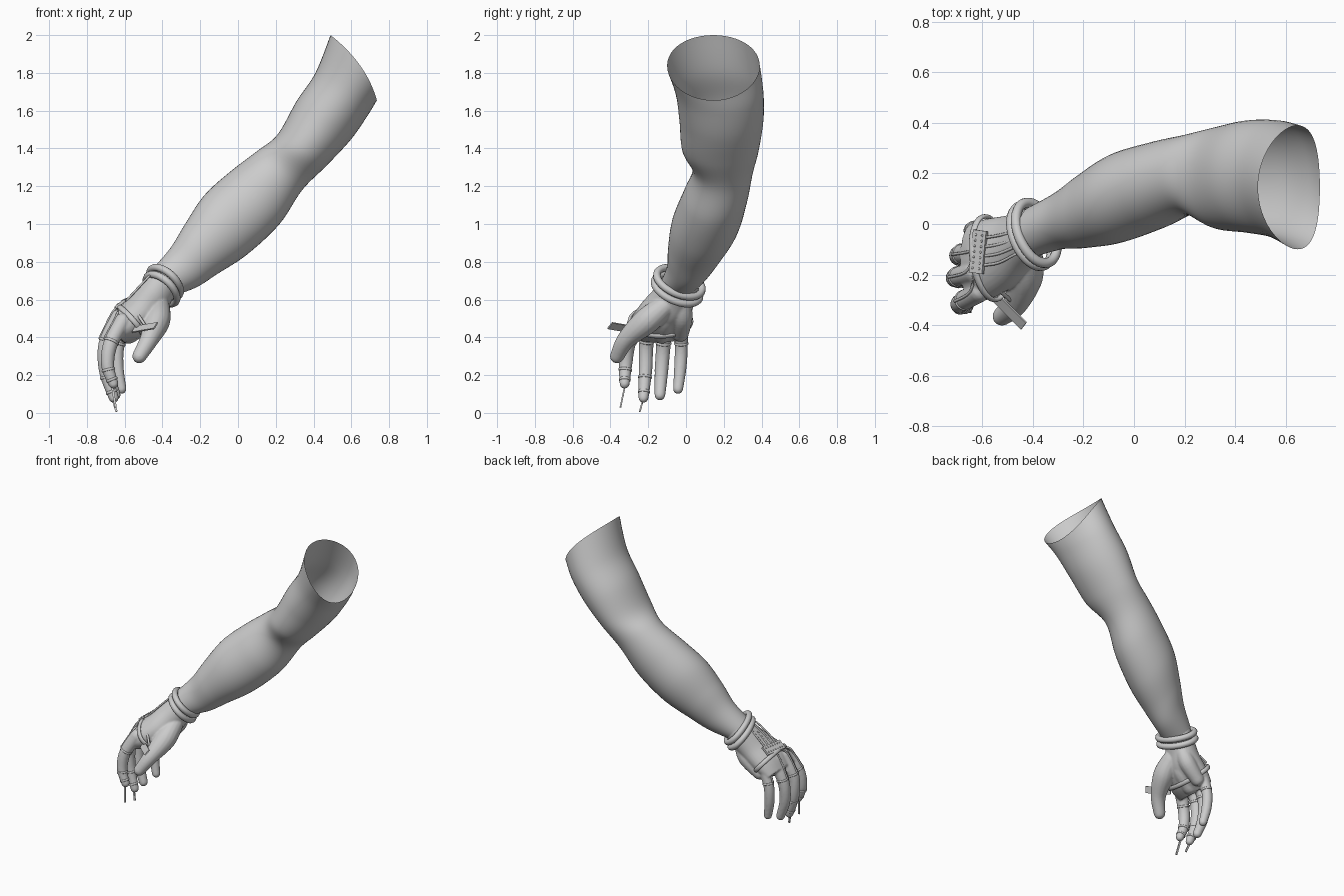
import bpy, bmesh, math
from mathutils import Vector as V, Matrix

if "Cube" in bpy.data.objects:
    bpy.data.objects.remove(bpy.data.objects["Cube"])

skin = bpy.data.materials.new("plain grey")
skin.diffuse_color = (0.6, 0.6, 0.6, 1)
skin.use_nodes = True
skin.node_tree.nodes["Principled BSDF"].inputs["Base Color"].default_value = skin.diffuse_color


def make(name, bm, angle=50):
    bmesh.ops.recalc_face_normals(bm, faces=bm.faces)
    me = bpy.data.meshes.new(name)
    bm.to_mesh(me)
    bm.free()
    ob = bpy.data.objects.new(name, me)
    bpy.context.collection.objects.link(ob)
    me.materials.append(skin)
    bpy.ops.object.select_all(action='DESELECT')
    ob.select_set(True)
    bpy.context.view_layer.objects.active = ob
    bpy.ops.object.shade_smooth_by_angle(angle=math.radians(angle))
    return ob


def smooth_rows(rows, n):
    """Catmull-Rom interpolation of number rows"""
    out = []
    for i in range(len(rows) - 1):
        p0, p1, p2, p3 = (rows[max(0, min(len(rows) - 1, i + k))] for k in (-1, 0, 1, 2))
        for s in range(n):
            t = s / n
            out.append([0.5 * (2 * b + (c - a) * t + (2 * a - 5 * b + 4 * c - d) * t * t
                               + (3 * b - a - 3 * c + d) * t ** 3)
                        for a, b, c, d in zip(p0, p1, p2, p3)])
    out.append(list(rows[-1]))
    return out


def ellipse(c, a, b, n):
    return [c + a * math.cos(2 * math.pi * i / n) + b * math.sin(2 * math.pi * i / n) for i in range(n)]


def loft(bm, rings, cap=True, closed=False):
    vs = [[bm.verts.new(p) for p in r] for r in rings]
    n = len(vs[0])
    for j in range(len(vs) if closed else len(vs) - 1):
        r, q = vs[j], vs[(j + 1) % len(vs)]
        for i in range(n):
            bm.faces.new((r[i], r[(i + 1) % n], q[(i + 1) % n], q[i]))
    if cap and not closed:
        bm.faces.new(vs[0])
        bm.faces.new(vs[-1])


def frame(t):
    t = t.normalized()
    a = t.cross(V((0, 1, 0)) if abs(t.y) < 0.9 else V((1, 0, 0))).normalized()
    return a, t.cross(a)


def limb(bm, rows, n, cap):
    """Sections given as upper x,z, lower x,z, y range, and a bow of the two sides"""
    rings = []
    for ux, uz, lx, lz, y0, y1, bow in smooth_rows([(*r, 0)[:7] for r in rows], 8):
        ring = ellipse(V(((ux + lx) / 2, (y0 + y1) / 2, (uz + lz) / 2)),
                       V(((ux - lx) / 2, 0, (uz - lz) / 2)), V((0, (y1 - y0) / 2, 0)), n)
        for i, p in enumerate(ring):
            p += V((bow, 0, bow * .3)) * math.sin(2 * math.pi * i / n) ** 2
        rings.append(ring)
    loft(bm, rings, cap)


def tube(bm, rows, n=16, steps=6, dome=True):
    """Round tube through rows of x,y,z,radius"""
    pts = smooth_rows(rows, steps)
    P = [V(p[:3]) for p in pts]
    R = [p[3] for p in pts]
    T = [(P[min(i + 1, len(P) - 1)] - P[max(i - 1, 0)]).normalized() for i in range(len(P))]
    data = list(zip(P, R, T))
    if dome:
        arc = [math.radians(d) for d in (25, 50, 70, 84)]
        head = [(P[0] - T[0] * R[0] * math.sin(g), R[0] * math.cos(g), T[0]) for g in reversed(arc)]
        tail = [(P[-1] + T[-1] * R[-1] * math.sin(g), R[-1] * math.cos(g), T[-1]) for g in arc]
        data = head + data + tail
    rings = []
    for p, r, t in data:
        a, b = frame(t)
        rings.append(ellipse(p, a * r, b * r, n))
    loft(bm, rings)


def loop(bm, c, a, b, r, width=None, n=40):
    """Closed band around an ellipse; r radial thickness, width along the axis"""
    axis = a.cross(b).normalized()
    rings = []
    for i in range(n):
        g = 2 * math.pi * i / n
        out = a * math.cos(g) + b * math.sin(g)
        rings.append(ellipse(c + out, out.normalized() * r, axis * (width or r), 10))
    loft(bm, rings, closed=True)


def box(bm, c, x, z, size):
    x = V(x).normalized()
    y = V(z).cross(x).normalized()
    m = Matrix((x, y, x.cross(y))).transposed().to_4x4()
    m.translation = V(c)
    bmesh.ops.create_cube(bm, size=1, matrix=m @ Matrix.Diagonal((*size, 1)))


# Arm: open at the bowed shoulder cut, ending under the bangles
bm = bmesh.new()
limb(bm, [(.49, 2.0, .735, 1.655, -.10, .39, .035), (.41, 1.8, .69, 1.58, -.055, .41, .015),
          (.31, 1.65, .60, 1.45, -.035, .41), (.21, 1.475, .47, 1.31, -.02, .385),
          (.10, 1.385, .34, 1.18, .035, .355), (-.05, 1.27, .22, 1.0, -.02, .325),
          (-.18, 1.15, .05, .84, -.075, .28), (-.28, 1.0, -.11, .735, -.095, .20),
          (-.36, .87, -.22, .665, -.10, .13), (-.46, .755, -.34, .62, -.13, .07)], 48, False)
make("arm", bm, 80)

# Hand: palm, thumb and fingers fused into one skin
fingers = {
    "index": [(-.61, -.265, .485, .044), (-.675, -.305, .365, .039), (-.69, -.32, .25, .035), (-.66, -.325, .155, .027)],
    "middle": [(-.63, -.19, .505, .044), (-.70, -.21, .365, .039), (-.70, -.215, .22, .036), (-.658, -.225, .08, .027)],
    "ring": [(-.62, -.11, .505, .044), (-.685, -.12, .355, .039), (-.69, -.13, .22, .036), (-.65, -.138, .095, .029)],
    "pinky": [(-.59, -.03, .48, .04), (-.635, -.025, .355, .035), (-.638, -.03, .24, .033), (-.617, -.042, .127, .027)],
}
bm = bmesh.new()
limb(bm, [(-.45, .76, -.33, .63, -.13, .07), (-.505, .695, -.37, .56, -.18, .055),
          (-.57, .62, -.42, .48, -.25, .035), (-.645, .545, -.52, .40, -.30, .02),
          (-.69, .46, -.60, .37, -.30, .0)], 32, True)
for rows in fingers.values():
    tube(bm, rows)
tube(bm, [(-.42, -.12, .56, .06), (-.43, -.21, .485, .07), (-.47, -.315, .39, .05), (-.522, -.365, .30, .038)])
tube(bm, [(-.43, -.02, .57, .05), (-.47, -.02, .50, .055), (-.56, -.03, .42, .045)])
tube(bm, [(-.44, -.09, .56, .055), (-.49, -.11, .49, .06), (-.58, -.13, .42, .055)])
hand = make("hand", bm, 80)
m = hand.modifiers.new("fuse", 'REMESH')
m.mode = 'VOXEL'
m.voxel_size = 0.006
m.use_smooth_shade = True
m = hand.modifiers.new("soften", 'SMOOTH')
m.factor = 0.5
m.iterations = 6

# Two bangles at the wrist
ax, bx = V((-.73, 0, .68)), V((-.265, .918, -.285))
for i, c in enumerate([(-.386, -.035, .692), (-.405, -.047, .655)]):
    bm = bmesh.new()
    loop(bm, V(c), ax * .1, bx * .13, .02, n=56)
    make(f"bangle_{i + 1}", bm, 80)

# Strap around the palm
bm = bmesh.new()
loop(bm, V((-.57, -.135, .485)), V((-.068, 0, .08)), V((-.02, .165, .0)), .009, .015, 56)
make("palm_strap", bm, 80)

# Studded plate on the back of the hand
nrm, px = V((-.6, 0, .8)), V((.1, 1, .05))
pc = V((-.615, -.11, .582))
bm = bmesh.new()
box(bm, pc, px, nrm, (.17, .065, .014))
make("back_plate", bm)
side = nrm.cross(px).normalized()
bm = bmesh.new()
for i in range(7):
    for j in (-1, 1):
        p = pc + px.normalized() * (i - 3) * .022 + side * j * .016 + nrm * .006
        bmesh.ops.create_icosphere(bm, subdivisions=2, radius=.005, matrix=Matrix.Translation(p))
make("plate_studs", bm)

# Cords from the bangle to the plate, and from the plate to the fingers
bm = bmesh.new()
for i in range(4):
    y = -.055 - .036 * i
    tube(bm, [(-.47, -.03 - .03 * i, .725, .006), (-.535, y + .01, .655, .006), (-.595, y, .59, .006)], 8, 4)
    root, knuckle = list(fingers.values())[3 - i][:2]
    tube(bm, [(-.63, y, .565, .006), (root[0] - .036, root[1], root[2] + .025, .006),
              (knuckle[0] - .033, knuckle[1], knuckle[2] + .03, .006)], 8, 4)
tube(bm, [(-.60, -.19, .57, .008), (-.54, -.255, .53, .008), (-.49, -.30, .46, .008)], 8, 4)
make("cords", bm, 80)

# Bands on every finger, with thimble bands on the first two
bm = bmesh.new()
for name, rows in fingers.items():
    path = smooth_rows(rows, 10)
    for k in ((9, 22, 27) if name in ("index", "middle") else (9,)):
        a, b = frame(V(path[k + 1][:3]) - V(path[k - 1][:3]))
        r = path[k][3] - .001
        loop(bm, V(path[k][:3]), a * r, b * r, .004, .007, 24)
make("finger_bands", bm, 80)

# Thin claws on the first two fingers
bm = bmesh.new()
for a, b in (((-.667, -.322, .15), (-.648, -.347, .03)), ((-.668, -.222, .09), (-.643, -.245, .006))):
    d = V(b) - V(a)
    box(bm, (V(a) + V(b)) / 2, d, (0, 1, 0), (d.length, .012, .008))
make("claws", bm)

# Flat bar beside the thumb, tilted
bm = bmesh.new()
box(bm, (-.493, -.345, .452), (.115, -.115, .02), (.5, .5, -.7), (.165, .045, .008))
make("thumb_bar", bm)
